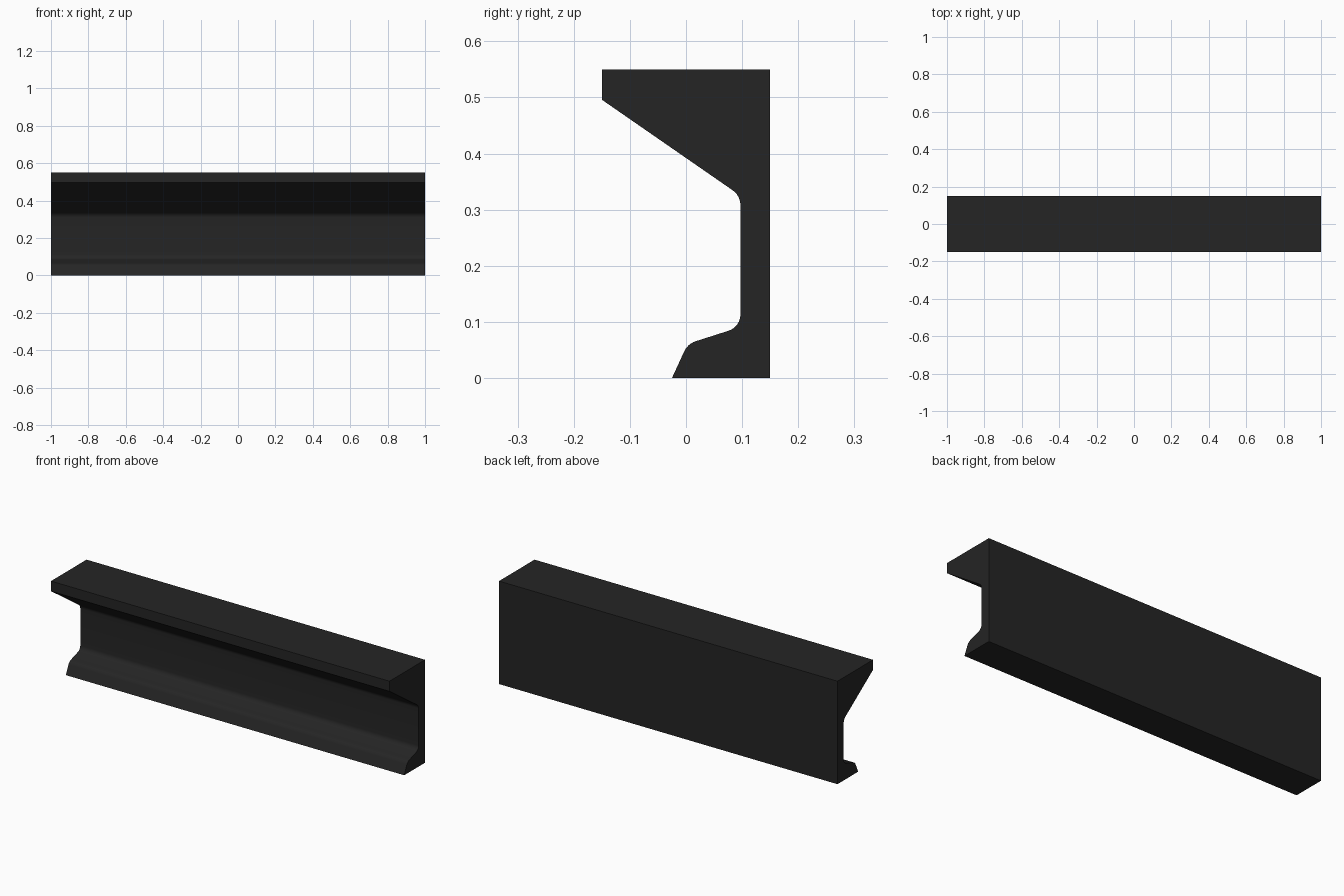
import bpy, bmesh, math
from mathutils import Vector

if "Cube" in bpy.data.objects:
    bpy.data.objects.remove(bpy.data.objects["Cube"])

# Cross-section corners: y, z, fillet tangent length
CORNERS = [
    (0.15, 0.0, 0), (0.15, 0.55, 0), (-0.15, 0.55, 0), (-0.15, 0.496, 0),
    (0.097, 0.325, 0.017), (0.097, 0.091, 0.022),
    (0.003, 0.061, 0.015), (-0.025, 0.0, 0),
]


def rounded_profile(corners, steps=6):
    """Replace each filleted corner by a circular arc tangent to both edges."""
    out = []
    n = len(corners)
    for i, (y, z, t) in enumerate(corners):
        p = Vector((y, z))
        if not t:
            out.append(p)
            continue
        a = (Vector(corners[i - 1][:2]) - p).normalized()
        b = (Vector(corners[(i + 1) % n][:2]) - p).normalized()
        half = a.angle(b) / 2
        centre = p + (a + b).normalized() * (t / math.cos(half))
        radius = t * math.tan(half)
        u, v = (p + a * t - centre) / radius, (p + b * t - centre) / radius
        sweep = u.angle(v)
        for k in range(steps + 1):
            f = k / steps
            d = (u * math.sin((1 - f) * sweep) + v * math.sin(f * sweep)) / math.sin(sweep)
            out.append(centre + d * radius)
    return out


# Beam: profile extruded along x
bm = bmesh.new()
face = bm.faces.new([bm.verts.new((-1, p.x, p.y)) for p in rounded_profile(CORNERS)])
ext = bmesh.ops.extrude_face_region(bm, geom=[face], use_keep_orig=True)
moved = [g for g in ext["geom"] if isinstance(g, bmesh.types.BMVert)]
bmesh.ops.translate(bm, verts=moved, vec=(2, 0, 0))
bmesh.ops.recalc_face_normals(bm, faces=bm.faces)
mesh = bpy.data.meshes.new("beam")
bm.to_mesh(mesh)
bm.free()
beam = bpy.data.objects.new("beam", mesh)
bpy.context.collection.objects.link(beam)

# Dark finish
dark = bpy.data.materials.new("dark_finish")
dark.diffuse_color = (0.018, 0.018, 0.018, 1)
dark.use_nodes = True
dark.node_tree.nodes["Principled BSDF"].inputs["Base Color"].default_value = dark.diffuse_color
mesh.materials.append(dark)

# Smooth fillets, sharp edges elsewhere
bpy.context.view_layer.objects.active = beam
beam.select_set(True)
bpy.ops.object.shade_smooth_by_angle(angle=math.radians(25))
